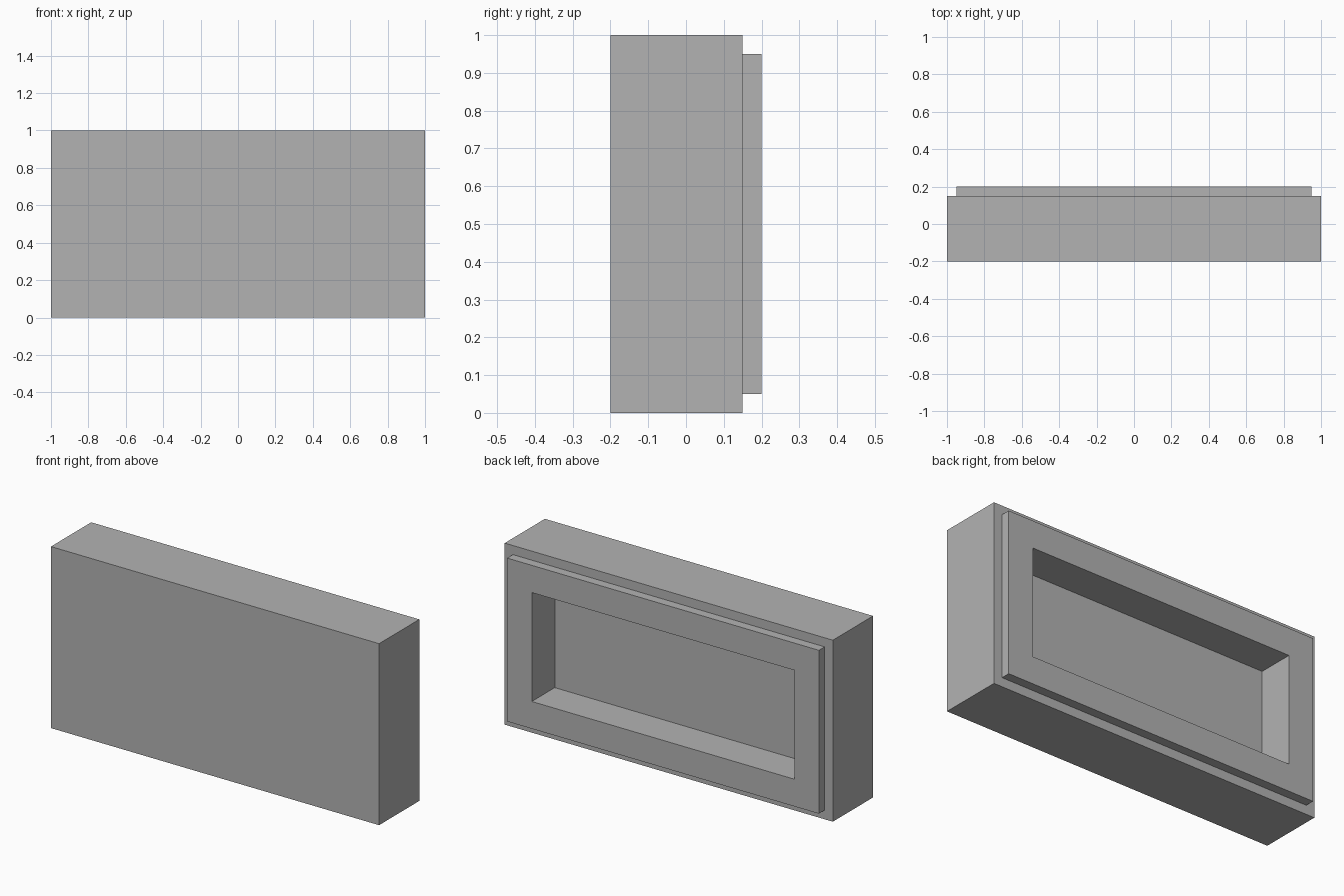
import bpy
import bmesh
from mathutils import Matrix, Vector

default_cube = bpy.data.objects.get("Cube")
if default_cube:
    bpy.data.objects.remove(default_cube, do_unlink=True)

# Single grey material
GREY = (0.45, 0.45, 0.45, 1.0)
grey = bpy.data.materials.new("plain_grey")
grey.use_nodes = True
grey.diffuse_color = GREY
grey.node_tree.nodes["Principled BSDF"].inputs["Base Color"].default_value = GREY


def inset_and_push(bm, face, margin, distance):
    """Inset a face, then move the inner face straight along y."""
    bmesh.ops.inset_region(bm, faces=[face], thickness=margin, use_even_offset=True)
    inner = bmesh.ops.extrude_discrete_faces(bm, faces=[face])["faces"][0]
    bmesh.ops.translate(bm, verts=inner.verts, vec=(0, distance, 0))
    return inner


# Main block, open frame on the back
bm = bmesh.new()
bmesh.ops.create_cube(bm, size=1.0, matrix=Matrix.LocRotScale(
    Vector((0, -0.025, 0.5)), None, Vector((2.0, 0.35, 1.0))))
bm.normal_update()
back = max(bm.faces, key=lambda f: f.normal.y)

# Raised rear rim, then the deep rectangular recess inside it
rim = inset_and_push(bm, back, 0.05, 0.05)
bm.normal_update()
inset_and_push(bm, rim, 0.15, -0.2)
bmesh.ops.recalc_face_normals(bm, faces=bm.faces)

mesh = bpy.data.meshes.new("recessed_block")
bm.to_mesh(mesh)
bm.free()
mesh.materials.append(grey)
block = bpy.data.objects.new("recessed_block", mesh)
bpy.context.collection.objects.link(block)
